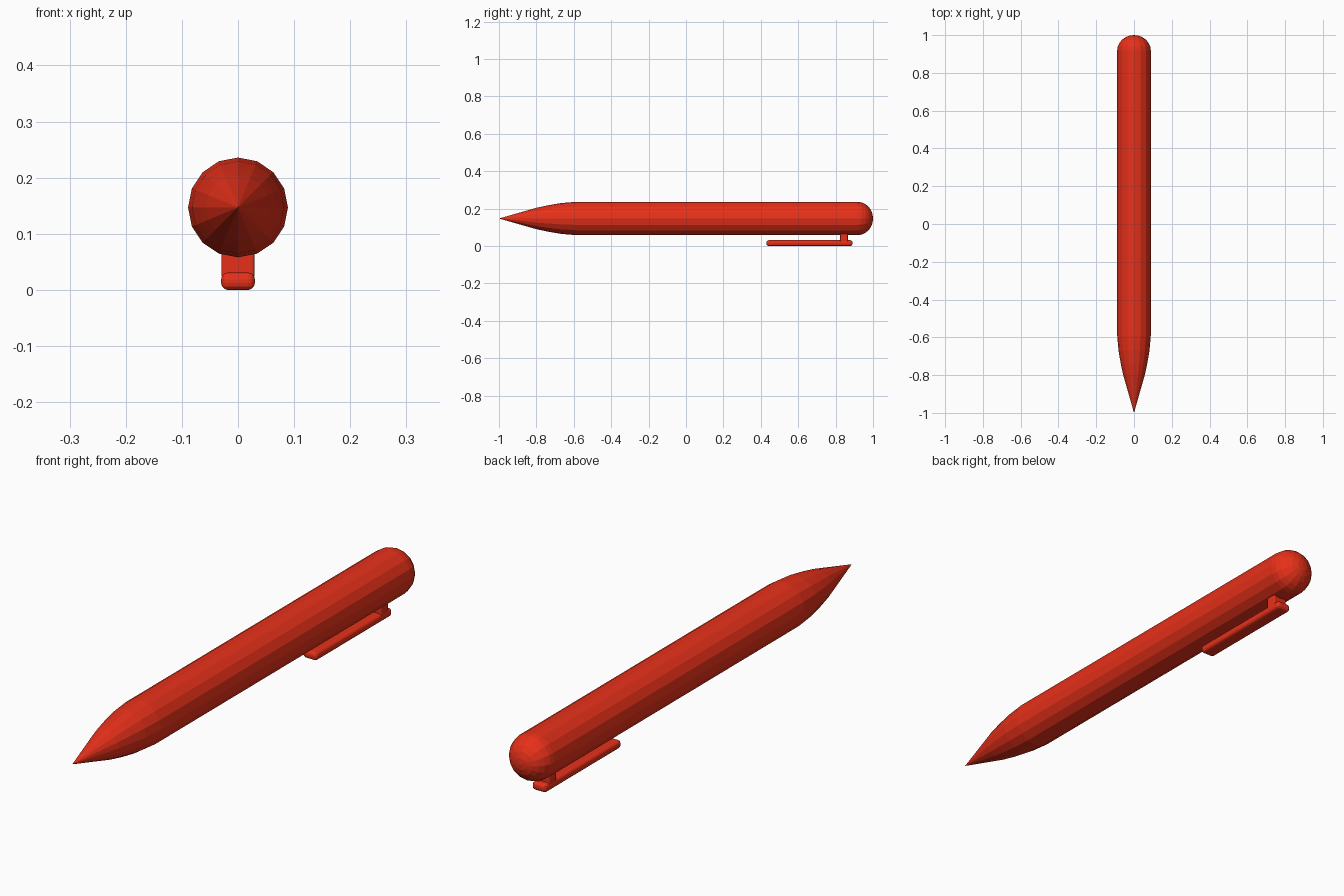
import bpy, bmesh, math

if "Cube" in bpy.data.objects:
    bpy.data.objects.remove(bpy.data.objects["Cube"])

SIDES, R, ZC = 16, 0.089, 0.147

red = bpy.data.materials.new("red_plastic")
red.diffuse_color = (0.8, 0.03, 0.01, 1)
red.use_nodes = True
red.node_tree.nodes["Principled BSDF"].inputs["Base Color"].default_value = red.diffuse_color


def finish(name, bm):
    bmesh.ops.recalc_face_normals(bm, faces=bm.faces)
    mesh = bpy.data.meshes.new(name)
    bm.to_mesh(mesh)
    bm.free()
    mesh.materials.append(red)
    obj = bpy.data.objects.new(name, mesh)
    bpy.context.collection.objects.link(obj)
    return obj


def box(name, x, y, z, bevel):
    bm = bmesh.new()
    bmesh.ops.create_cube(bm, size=1)
    for v in bm.verts:
        v.co = [lo + (c + 0.5) * (hi - lo) for c, (lo, hi) in zip(v.co, (x, y, z))]
    obj = finish(name, bm)
    if bevel:
        mod = obj.modifiers.new("rounded_edges", 'BEVEL')
        mod.width, mod.segments = bevel, 3
    return obj


# Barrel: pointed nib, straight shaft and domed end, spun round the y axis
profile = [(-1, 0), (-0.8, 0.057), (-0.74, 0.070), (-0.67, 0.082), (-0.59, R)]
for i in range(6):
    a = math.radians(90 * i / 6)
    profile.append((0.918 + 0.082 * math.sin(a), R * math.cos(a)))
profile.append((1, 0))
bm = bmesh.new()
verts = [bm.verts.new((0, y, ZC + r)) for y, r in profile]
edges = [bm.edges.new(pair) for pair in zip(verts, verts[1:])]
bmesh.ops.spin(bm, geom=verts + edges, cent=(0, 0, ZC), axis=(0, 1, 0),
               angle=math.tau, steps=SIDES)
bmesh.ops.remove_doubles(bm, verts=bm.verts, dist=1e-4)
finish("barrel", bm)

# Pocket clip: rounded bar hung from a short post
box("clip_bar", (-0.03, 0.03), (0.43, 0.89), (0, 0.031), 0.012)
box("clip_post", (-0.029, 0.029), (0.823, 0.865), (0.02, 0.09), 0.004)
